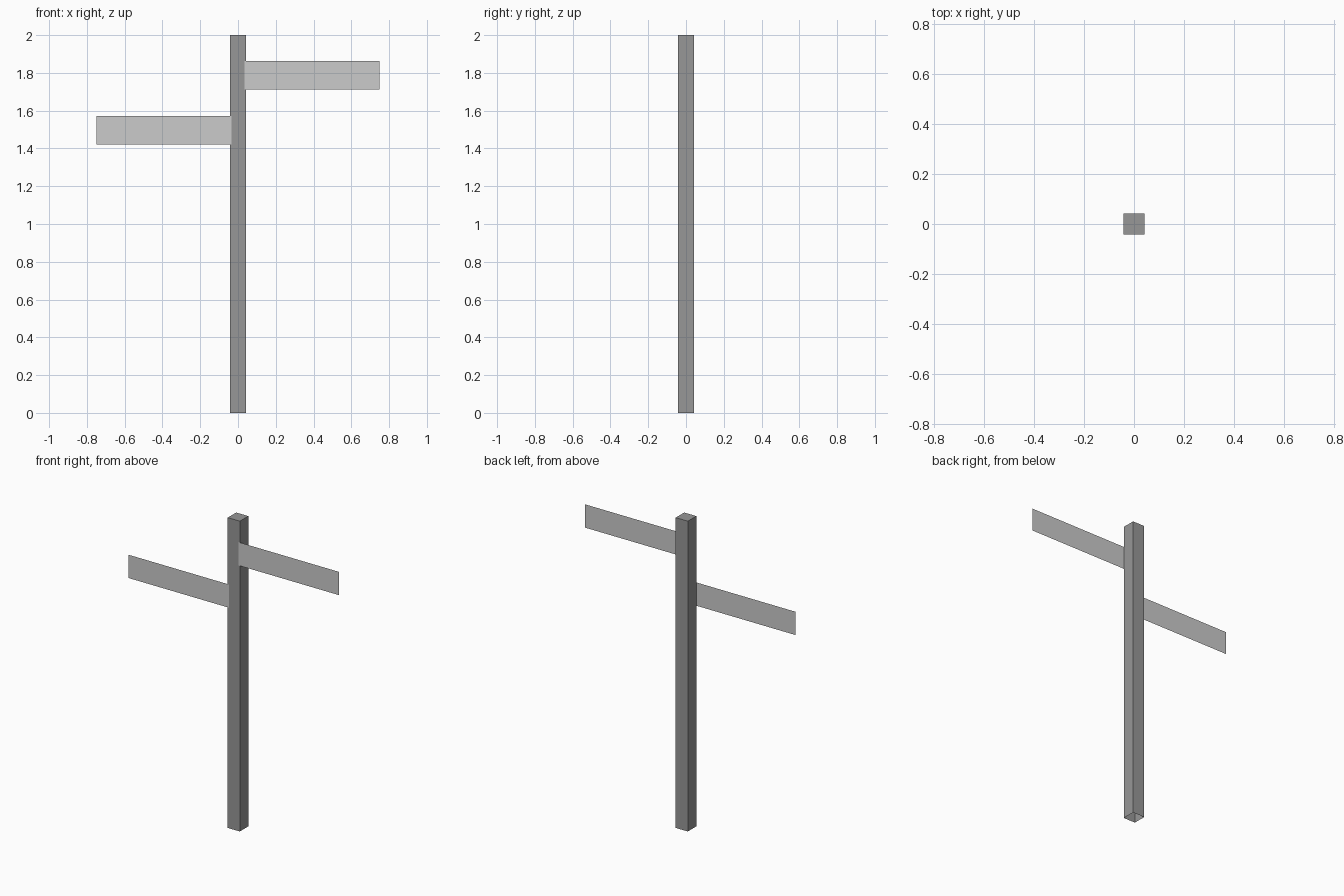
import bpy, bmesh
from mathutils import Matrix

if "Cube" in bpy.data.objects:
    bpy.data.objects.remove(bpy.data.objects["Cube"])

HALF = 0.043      # half width of the square post
HEIGHT = 2.0


def grey(name, value):
    mat = bpy.data.materials.new(name)
    mat.diffuse_color = (value, value, value, 1)
    mat.use_nodes = True
    mat.node_tree.nodes["Principled BSDF"].inputs["Base Color"].default_value = mat.diffuse_color
    return mat


def add_object(name, bm, mat):
    mesh = bpy.data.meshes.new(name)
    bm.to_mesh(mesh)
    bm.free()
    mesh.materials.append(mat)
    obj = bpy.data.objects.new(name, mesh)
    bpy.context.collection.objects.link(obj)
    return obj


dark = grey("dark_grey", 0.31)
light = grey("light_grey", 0.63)

# Square post, capped on top and open underneath
bm = bmesh.new()
bmesh.ops.create_cube(bm, size=1, matrix=Matrix.Translation((0, 0, HEIGHT / 2))
                      @ Matrix.Diagonal((2 * HALF, 2 * HALF, HEIGHT, 1)))
bm.normal_update()
bottom = [f for f in bm.faces if f.normal.z < -0.9]
bmesh.ops.delete(bm, geom=bottom, context='FACES_ONLY')
add_object("post", bm, dark)


# Thin single-sheet sign boards on the front face of the post
def sign_board(name, x0, x1, z0, z1):
    bm = bmesh.new()
    y = -HALF - 0.001
    bm.faces.new([bm.verts.new((x, y, z))
                  for x, z in ((x0, z0), (x1, z0), (x1, z1), (x0, z1))])
    add_object(name, bm, light)


sign_board("upper_sign", 0.035, 0.75, 1.713, 1.863)
sign_board("lower_sign", -0.75, -0.035, 1.422, 1.572)
